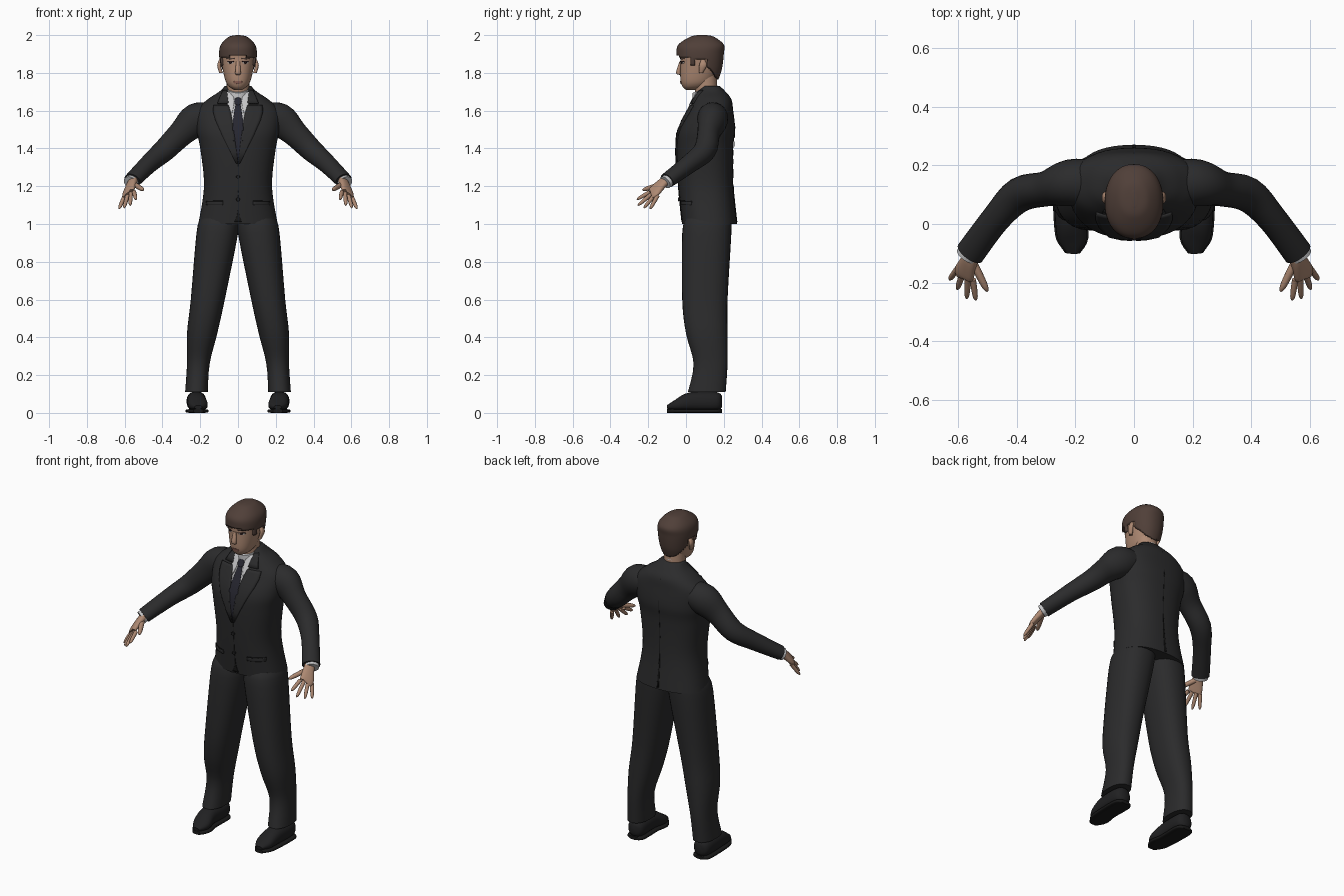
import bpy, bmesh, math
from mathutils import Vector
from mathutils.bvhtree import BVHTree

cube = bpy.data.objects.get("Cube")
if cube:
    bpy.data.objects.remove(cube, do_unlink=True)


def material(name, r, g, b):
    m = bpy.data.materials.new(name)
    m.use_nodes = True
    m.diffuse_color = (r, g, b, 1)
    bsdf = m.node_tree.nodes["Principled BSDF"]
    bsdf.inputs["Base Color"].default_value = m.diffuse_color
    bsdf.inputs["Roughness"].default_value = .8
    return m


SUIT = material("charcoal cloth", .024, .024, .025)
SEAM = material("dark seam", .01, .01, .01)
LEATHER = material("black leather", .015, .015, .016)
TIE = material("tie cloth", .02, .02, .03)
SHIRT = material("white shirt", .56, .56, .57)
SKIN = material("skin", .42, .25, .17)
HAIR = material("brown hair", .08, .05, .04)
LIPS = material("lips", .28, .13, .1)
EYE = material("dark eye", .02, .01, .01)
WHITE = material("eye white", .5, .45, .42)

FRONT, BACK = -1, 1
UPRIGHT = Vector((0, 0, 1))
THIN = .003


def finish(name, bm, mat):
    mesh = bpy.data.meshes.new(name)
    bm.to_mesh(mesh)
    bm.free()
    mesh.materials.append(mat)
    obj = bpy.data.objects.new(name, mesh)
    bpy.context.collection.objects.link(obj)
    bpy.ops.object.select_all(action='DESELECT')
    obj.select_set(True)
    bpy.context.view_layer.objects.active = obj
    bpy.ops.object.shade_smooth_by_angle(angle=math.radians(50))
    return obj


def thicken(obj, thickness):
    shell = obj.modifiers.new("thickness", 'SOLIDIFY')
    shell.thickness = thickness
    shell.offset = -1


def spline(rows, steps):
    # Smooth curve through every row of numbers
    rows = [Vector(row) for row in rows]
    padded = [rows[0]] + rows + [rows[-1]]
    out = []
    for before, start, end, after in zip(padded, padded[1:], padded[2:], padded[3:]):
        leave, arrive = (end - before) / 2, (after - start) / 2
        for k in range(steps):
            t = k / steps
            ease = t * t * (3 - 2 * t)
            out.append(start.lerp(end, ease) + leave * (t * (1 - t) ** 2) - arrive * (t * t * (1 - t)))
    return out + [rows[-1]]


def tube(name, rows, mat, axis=None, up=(0, 1, 0), side=1, power=2, sides=24, steps=4, trim=None):
    # Rows are x, y, z, half width, half depth; rings face along the path or a fixed axis
    rows = spline(rows, steps)
    points = [Vector((row[0] * side, row[1], row[2])) for row in rows]
    up = Vector((up[0] * side, up[1], up[2]))
    bm = bmesh.new()
    rings = []
    for i, row in enumerate(rows):
        tangent = axis or points[min(i + 1, len(points) - 1)] - points[max(i - 1, 0)]
        across = tangent.cross(up).normalized()
        depth = across.cross(tangent).normalized()
        ring = []
        for k in range(sides):
            angle = math.tau * k / sides
            c, s = math.cos(angle), math.sin(angle)
            u = math.copysign(abs(c) ** (2 / power), c) * row[3]
            v = math.copysign(abs(s) ** (2 / power), s) * row[4]
            ring.append(bm.verts.new(points[i] + across * u + depth * v))
        rings.append(ring)
    for low, high in zip(rings, rings[1:]):
        for k in range(sides):
            j = (k + 1) % sides
            bm.faces.new((low[k], low[j], high[j], high[k]))
    bm.faces.new(rings[0])
    bm.faces.new(rings[-1])
    bmesh.ops.recalc_face_normals(bm, faces=bm.faces)
    if trim:
        unwanted = [f for f in bm.faces if trim(f.calc_center_median())]
        bmesh.ops.delete(bm, geom=unwanted, context='FACES')
    return finish(name, bm, mat)


def stack(name, rows, mat, **options):
    # Rows are z, front y, back y, half width
    rings = [(0, (front + back) / 2, z, width, (back - front) / 2) for z, front, back, width in rows]
    return tube(name, rings, mat, axis=UPRIGHT, **options)


def surface(obj):
    bm = bmesh.new()
    bm.from_mesh(obj.data)
    tree = BVHTree.FromBMesh(bm)
    bm.free()
    return tree


def centred(*rows):
    return [(z, -half, half) for z, half in rows]


def oval(x, z, half_width, half_height):
    angles = [math.pi * (k + .5) / 6 for k in range(6)]
    return [(z + half_height * math.cos(a), x - half_width * math.sin(a), x + half_width * math.sin(a))
            for a in angles]


def plate(name, tree, rows, lift, mat, facing=FRONT, cols=6):
    # Rows are z, start x, end x, laid as a thin sheet on a surface
    bm = bmesh.new()
    grid = []
    for z, start, end in spline(rows, 3):
        lo, hi = sorted((start, end), reverse=facing == BACK)
        line = []
        for k in range(cols + 1):
            x = lo + (hi - lo) * k / cols
            hit = tree.ray_cast(Vector((x, facing, z)), Vector((0, -facing, 0)))[0]
            line.append(bm.verts.new((x, (hit.y if hit else .06) + facing * lift, z)))
        grid.append(line)
    for p, q in zip(grid, grid[1:]):
        for k in range(cols):
            bm.faces.new((p[k], q[k], q[k + 1], p[k + 1]))
    thicken(finish(name, bm, mat), lift)


def plate_pair(name, tree, rows, lift, mat):
    plate("left_" + name, tree, rows, lift, mat)
    plate("right_" + name, tree, [(z, -a, -b) for z, a, b in rows], lift, mat)


# Jacket body
jacket = stack("jacket_body", [
    (1, -.02, .27, .21), (1.2, -.04, .25, .18), (1.4, -.05, .25, .2), (1.5, -.04, .26, .22),
    (1.6, .01, .25, .22), (1.66, .04, .24, .16), (1.7, .06, .21, .1), (1.73, .08, .18, .07)],
    SUIT, power=2.4, sides=48, steps=6)
chest = surface(jacket)

# Shirt front, tie, collars and lapels
plate("shirt_front", chest, centred((1.69, .07), (1.6, .04), (1.34, .01)), THIN, SHIRT)
plate("tie_blade", chest, centred((1.65, .01), (1.5, .03), (1.34, .01)), THIN * 2, TIE)
plate("tie_knot", chest, oval(0, 1.65, .02, .02), THIN * 3, TIE)
plate_pair("collar_wing", chest, [(1.7, .03, .07), (1.65, .02, .06), (1.59, .03, .04)], THIN * 2.5, SHIRT)
plate_pair("jacket_collar", chest, [(1.71, .06, .08), (1.64, .05, .11)], THIN * 3, SUIT)
plate_pair("lapel", chest, [(1.63, .05, .13), (1.55, .03, .12), (1.32, 0, .01)], THIN * 2.7, SUIT)
tube("shirt_collar", [(0, .1, 1.66, .07, .07), (0, .1, 1.72, .06, .07)], SHIRT, axis=Vector((0, -.4, 1)))

# Jacket seams, pockets and buttons
plate("front_edge", chest, [(1.32, 0, THIN), (1.08, 0, THIN), (1.01, -.02, .02)], THIN, SEAM)
plate("back_vent", chest, centred((1.16, THIN), (1.01, THIN * 2)), THIN, SEAM, BACK)
plate("back_seam", chest, centred((1.66, THIN / 2), (1.16, THIN / 2)), THIN / 2, SEAM, BACK)
plate_pair("pocket_flap", chest, [(1.12, .08, .17), (1.1, .08, .17)], THIN * 2, SUIT)
plate_pair("pocket_seam", chest, [(1.12 + THIN, .08, .17), (1.12, .08, .17)], THIN * 2, SEAM)
for name, z in (("upper_button", 1.25), ("lower_button", 1.13)):
    plate(name, chest, oval(0, z, .01, .01), THIN * 3, LEATHER)

# Neck, head and nose
tube("neck", [(0, .11, 1.66, .06, .06), (0, .1, 1.82, .06, .06)], SKIN, axis=UPRIGHT)
head = stack("head", [
    (1.71, 0, .06, .02), (1.73, -.02, .11, .05), (1.77, -.03, .15, .07), (1.87, -.03, .19, .09),
    (1.93, -.03, .18, .09), (1.98, .03, .13, .04)], SKIN, power=2.2, sides=40, steps=6)
face = surface(head)
tube("nose", [(0, -.03, 1.86, .01, .005), (0, -.04, 1.8, .015, .013), (0, -.03, 1.79, .01, .005)],
     SKIN, axis=UPRIGHT)

# Painted features
plate("mouth", face, oval(0, 1.75, .025, .008), THIN, LIPS)
plate_pair("eye_white", face, oval(.04, 1.855, .017, .007), THIN / 2, WHITE)
plate_pair("iris", face, oval(.04, 1.855, .007, .007), THIN, EYE)
plate_pair("upper_lid", face, oval(.04, 1.86, .02, THIN), THIN * 1.3, EYE)
plate_pair("eyebrow", face, oval(.04, 1.876, .022, .004), THIN, HAIR)


# Hair, trimmed around the face and ears
def below_hairline(p):
    if p.y < .02:
        return p.z < 1.89 - max(0, abs(p.x) - .04) / 4
    if p.y < .05:
        return p.z < 1.84
    if p.y < .11:
        return p.z < 1.87
    return p.z < 1.84 - 1.2 * (p.y - .11)


hair = stack("hair", [
    (1.76, 0, .17, .07), (1.82, -.04, .19, .09), (1.9, -.05, .2, .1), (1.95, -.04, .2, .09),
    (1.99, .02, .15, .05), (2, .06, .11, .01)], HAIR, power=2.2, sides=64, steps=8, trim=below_hairline)
thicken(hair, .014)

PALM_UP = (.7, -.4, .7)
FIRST_KNUCKLE, LAST_KNUCKLE = Vector((.55, -.19, 1.17)), Vector((.6, -.15, 1.15))
FIRST_REACH, LAST_REACH = Vector((-.01, -.07, -.04)), Vector((.03, -.04, -.07))
FINGERS = {"index_finger": 1, "middle_finger": 1.3, "ring_finger": 1.2, "little_finger": 1}


def finger(name, base, reach, radius, side):
    # Full to the last joint, then a rounded tip
    shape = ((0, 1), (.5, .95), (.85, .75), (1, .25))
    rows = [(*(base + reach * t), radius * r, radius * r) for t, r in shape]
    tube(name, rows, SKIN, up=PALM_UP, side=side, sides=12)


for side, label in ((1, "left_"), (-1, "right_")):
    # Ear
    tube(label + "ear", [(.09, .08, 1.8, .01, .01), (.1, .09, 1.84, .01, .02), (.09, .09, 1.87, .01, .01)],
         SKIN, axis=UPRIGHT, side=side)

    # Sleeve and shirt cuff
    tube(label + "sleeve", [
        (.13, .14, 1.57, .08, .07), (.22, .14, 1.55, .08, .09), (.3, .12, 1.48, .06, .07),
        (.39, .1, 1.39, .06, .06), (.47, .02, 1.32, .05, .05), (.56, -.1, 1.23, .05, .04)],
        SUIT, up=UPRIGHT, side=side)
    tube(label + "shirt_cuff", [(.55, -.08, 1.24, .04, .035), (.57, -.11, 1.22, .04, .035)],
         SHIRT, up=UPRIGHT, side=side)

    # Hand
    tube(label + "palm", [
        (.55, -.08, 1.24, .03, .02), (.56, -.12, 1.22, .03, .02), (.58, -.17, 1.17, .04, .015),
        (.58, -.18, 1.16, .03, .01)], SKIN, up=PALM_UP, side=side, power=2.4)
    for i, (name, length) in enumerate(FINGERS.items()):
        t = i / 3
        finger(label + name, FIRST_KNUCKLE.lerp(LAST_KNUCKLE, t), FIRST_REACH.lerp(LAST_REACH, t) * length,
               .011, side)
    finger(label + "thumb", Vector((.55, -.13, 1.21)), Vector((-.05, -.1, -.03)), .014, side)

    # Trouser leg
    tube(label + "trouser_leg", [
        (.1, .12, 1.03, .1, .12), (.11, .11, .95, .11, .13), (.16, .1, .6, .09, .12),
        (.19, .11, .42, .08, .11), (.21, .13, .26, .06, .09), (.22, .11, .11, .06, .1)],
        SUIT, axis=UPRIGHT, side=side, power=2.3, sides=32)

    # Shoe, with a sole that follows its outline
    shoe = [(.22, .19, .06, .02, .03), (.22, .16, .06, .05, .05), (.22, .03, .06, .05, .05),
            (.21, -.05, .04, .05, .03), (.21, -.1, .03, .02, .01)]
    tube(label + "shoe", shoe, LEATHER, up=UPRIGHT, side=side, power=2.3)
    sole = [(x, y, .01, width + .005, .01) for x, y, z, width, height in shoe]
    tube(label + "sole", sole, SEAM, up=UPRIGHT, side=side, power=4)
